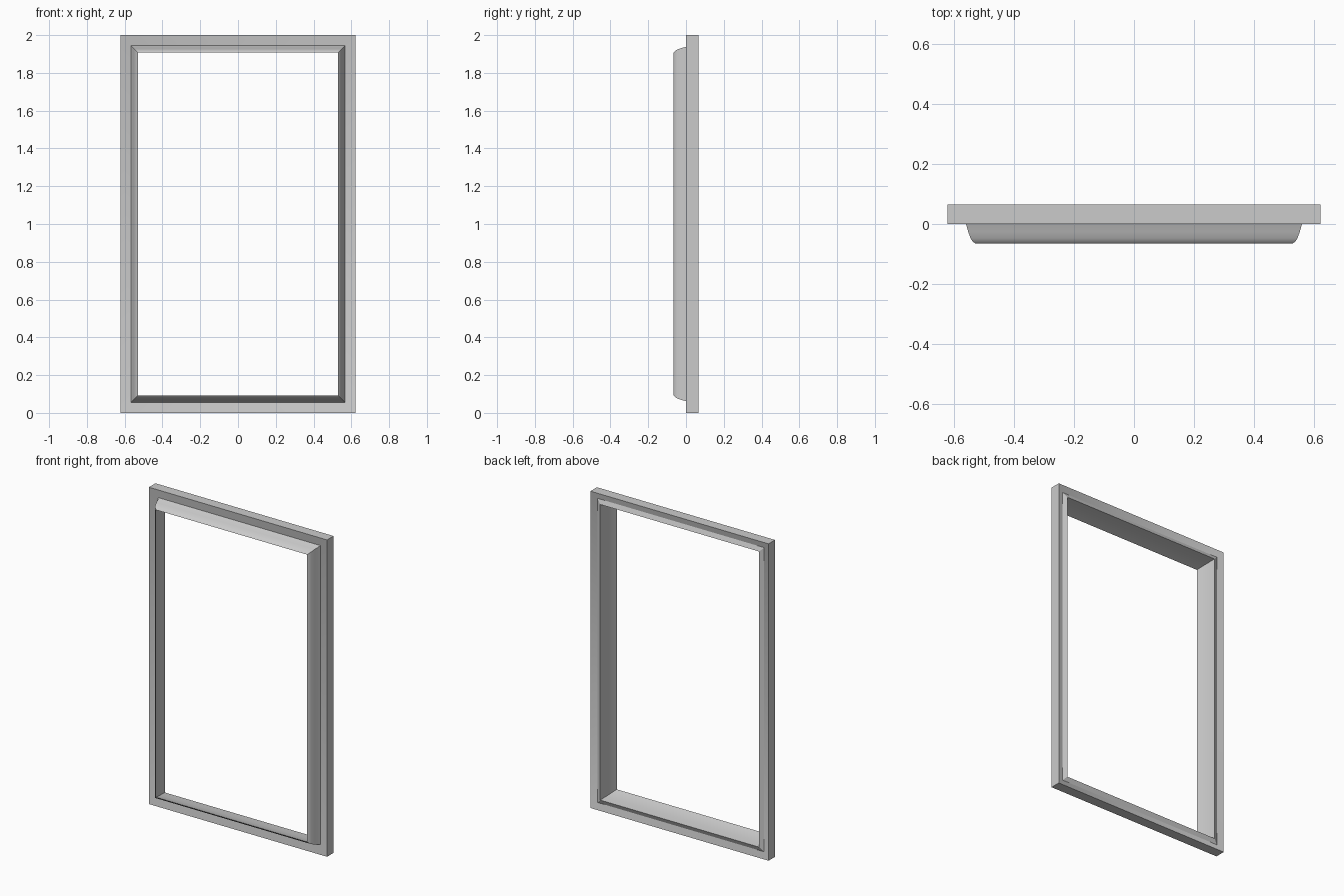
import bpy, bmesh

if "Cube" in bpy.data.objects:
    bpy.data.objects.remove(bpy.data.objects["Cube"])

HALF_W, HEIGHT = 0.622, 2.0

# moulding cross-section: (inset from the outer edge, y)
profile = [
    (0.000, 0.065), (0.000, 0.000),                    # outer wall
    (0.056, 0.014),                                    # sloped front face
    (0.062, 0.000), (0.069, -0.025), (0.077, -0.047),  # raised front lip
    (0.084, -0.058), (0.093, -0.065),                  # lip crest
    (0.086, -0.045), (0.079, -0.020),                  # inner wall
    (0.072, 0.015), (0.067, 0.063),
    (0.040, 0.051),                                    # shallow groove at the back
]


def mitred_frame(name, section):
    """Sweep a closed section round a rectangle with mitred corners."""
    bm = bmesh.new()
    rings = []
    for d, y in section:
        w = HALF_W - d
        corners = [(-w, d), (w, d), (w, HEIGHT - d), (-w, HEIGHT - d)]
        rings.append([bm.verts.new((x, y, z)) for x, z in corners])
    n = len(rings)
    for i in range(n):
        a, b = rings[i], rings[(i + 1) % n]
        for j in range(4):
            k = (j + 1) % 4
            bm.faces.new((a[j], a[k], b[k], b[j]))
    bmesh.ops.recalc_face_normals(bm, faces=bm.faces)
    mesh = bpy.data.meshes.new(name)
    bm.to_mesh(mesh)
    bm.free()
    obj = bpy.data.objects.new(name, mesh)
    bpy.context.collection.objects.link(obj)
    return obj


# the whole window frame is one swept moulding
frame = mitred_frame("window_frame", profile)
bpy.context.view_layer.objects.active = frame
frame.select_set(True)
bpy.ops.object.shade_smooth_by_angle(angle=0.52)
